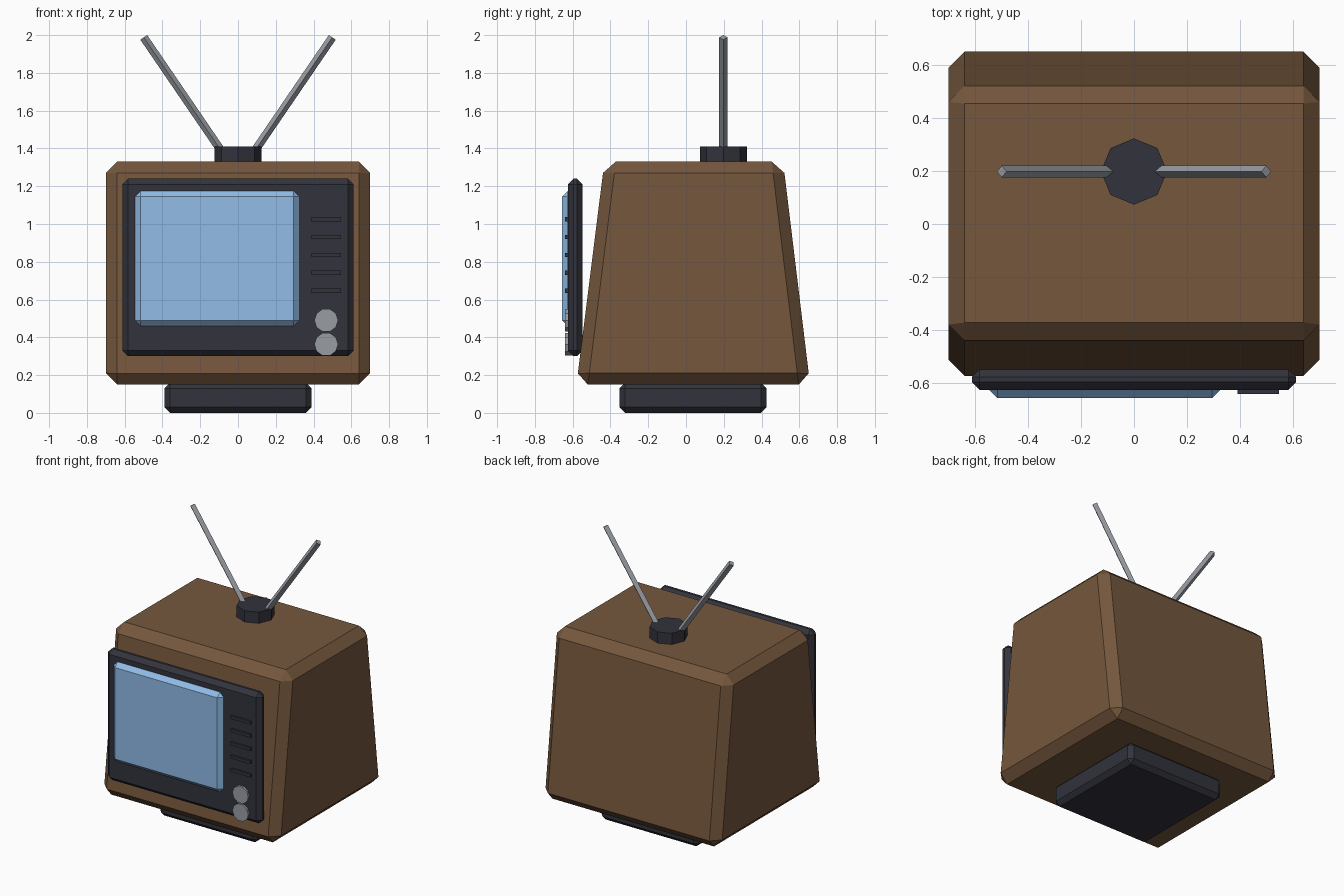
import bpy, bmesh, math
from mathutils import Vector

if "Cube" in bpy.data.objects:
    bpy.data.objects.remove(bpy.data.objects["Cube"])


def material(name, rgb):
    # sRGB 0-255 to linear
    lin = [((c / 255 + 0.055) / 1.055) ** 2.4 for c in rgb]
    m = bpy.data.materials.new(name)
    m.diffuse_color = (*lin, 1)
    m.use_nodes = True
    m.node_tree.nodes["Principled BSDF"].inputs["Base Color"].default_value = m.diffuse_color
    return m


BROWN = material("wood brown", (117, 87, 61))
DARK = material("dark plastic", (50, 51, 60))
BLUE = material("screen blue", (146, 189, 232))
GREY = material("metal grey", (152, 157, 164))


def finish(name, bm, mat):
    bmesh.ops.recalc_face_normals(bm, faces=bm.faces)
    me = bpy.data.meshes.new(name)
    bm.to_mesh(me)
    bm.free()
    me.materials.append(mat)
    ob = bpy.data.objects.new(name, me)
    bpy.context.collection.objects.link(ob)


def box(name, mat, x, y, z, bevel=0.0, top_y=None):
    """Box from ranges; top_y gives the top a different depth range."""
    bm = bmesh.new()
    bmesh.ops.create_cube(bm, size=1)
    for v in bm.verts:
        yr = top_y if top_y and v.co.z > 0 else y
        v.co = (x[v.co.x > 0], yr[v.co.y > 0], z[v.co.z > 0])
    if bevel:
        bmesh.ops.bevel(bm, geom=bm.edges[:], offset=bevel, segments=1,
                        affect='EDGES', clamp_overlap=True)
    finish(name, bm, mat)


def rod(name, mat, start, end, radius, sides, turn=0.0):
    """Prism between two points."""
    a, b = Vector(start), Vector(end)
    d = (b - a).normalized()
    u = Vector((0, 1, 0)) if abs(d.y) < 0.9 else Vector((1, 0, 0))
    w = d.cross(u)
    bm = bmesh.new()
    rings = []
    for p in (a, b):
        ring = []
        for i in range(sides):
            t = turn + 2 * math.pi * i / sides
            ring.append(bm.verts.new(p + radius * (u * math.cos(t) + w * math.sin(t))))
        bm.faces.new(ring)
        rings.append(ring)
    for i in range(sides):
        j = (i + 1) % sides
        bm.faces.new((rings[0][i], rings[0][j], rings[1][j], rings[1][i]))
    finish(name, bm, mat)


# Cabinet and foot
box("cabinet", BROWN, (-0.70, 0.70), (-0.58, 0.657), (0.15, 1.33), 0.06, (-0.432, 0.514))
box("foot", DARK, (-0.39, 0.39), (-0.352, 0.427), (0.0, 0.16), 0.03)

# Front panel and screen
box("front_panel", DARK, (-0.612, 0.612), (-0.626, -0.548), (0.30, 1.24), 0.03)
box("screen", BLUE, (-0.545, 0.325), (-0.657, -0.59), (0.46, 1.175), 0.03)

# Speaker slats
for i in range(5):
    zc = 1.025 - 0.0945 * i
    box(f"speaker_slat_{i + 1}", DARK, (0.39, 0.546), (-0.641, -0.60), (zc - 0.011, zc + 0.011))

# Knobs
for i, zc in enumerate((0.49, 0.363)):
    rod(f"knob_{i + 1}", GREY, (0.467, -0.60, zc), (0.467, -0.641, zc), 0.063, 10)

# Antenna
rod("antenna_base", DARK, (0, 0.198, 1.31), (0, 0.198, 1.41), 0.125, 8)
for side, s in (("left", -1), ("right", 1)):
    rod(f"antenna_{side}", GREY, (s * 0.07, 0.198, 1.36), (s * 0.499, 0.198, 1.988), 0.022, 4)
